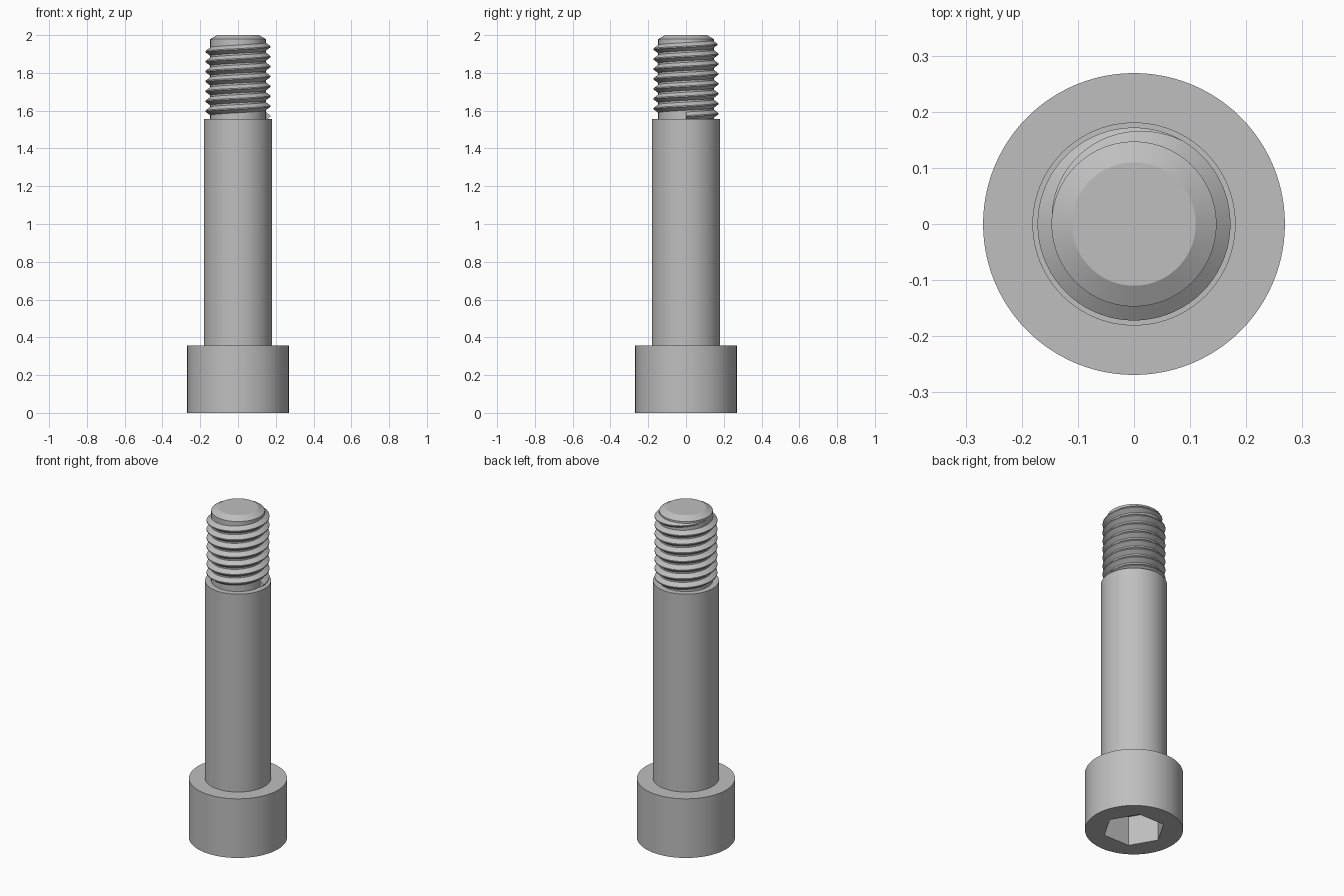
import bpy, bmesh
from math import cos, sin, pi, radians

if "Cube" in bpy.data.objects:
    bpy.data.objects.remove(bpy.data.objects["Cube"])

steel = bpy.data.materials.new("steel_grey")
steel.use_nodes = True
grey = (0.52, 0.52, 0.52, 1)
steel.diffuse_color = grey
steel.node_tree.nodes["Principled BSDF"].inputs["Base Color"].default_value = grey

SEGMENTS = 96
HEAD_R, HEAD_TOP = 0.269, 0.358
SHANK_R, SHANK_TOP = 0.181, 1.555
CORE_R, CREST_R, PITCH = 0.147, 0.172, 0.0525
TIP_R, TIP_EDGE = 0.11, 1.979
SOCKET_R, SOCKET_DEPTH = 0.172, 0.18


def finish(name, bm):
    """Turn a bmesh into a smooth-shaded object with crisp edges."""
    bmesh.ops.recalc_face_normals(bm, faces=bm.faces)
    mesh = bpy.data.meshes.new(name)
    bm.to_mesh(mesh)
    bm.free()
    mesh.materials.append(steel)
    obj = bpy.data.objects.new(name, mesh)
    bpy.context.collection.objects.link(obj)
    bpy.ops.object.select_all(action='DESELECT')
    obj.select_set(True)
    bpy.context.view_layer.objects.active = obj
    bpy.ops.object.shade_smooth_by_angle(angle=radians(25))
    return obj


def lathe(name, profile, sides=SEGMENTS):
    """Stack rings of (radius, height) and cap both ends."""
    bm = bmesh.new()
    rings = [[bm.verts.new((r * cos(2 * pi * i / sides), r * sin(2 * pi * i / sides), z))
              for i in range(sides)] for r, z in profile]
    for low, high in zip(rings, rings[1:]):
        for i in range(sides):
            j = (i + 1) % sides
            bm.faces.new((low[i], low[j], high[j], high[i]))
    bm.faces.new(rings[0][::-1])
    bm.faces.new(rings[-1])
    return finish(name, bm)


# Head, shank, threaded core and chamfered tip in one turned body
body = lathe("bolt_body", [(HEAD_R, 0), (HEAD_R, HEAD_TOP), (SHANK_R, HEAD_TOP),
                           (SHANK_R, SHANK_TOP), (CORE_R, SHANK_TOP),
                           (CORE_R, TIP_EDGE), (TIP_R, 2)])

# Hexagonal drive socket cut into the head
cutter = lathe("socket_cutter", [(SOCKET_R, -0.1), (SOCKET_R, SOCKET_DEPTH)], 6)
cutter.hide_render = True
cut = body.modifiers.new("socket", 'BOOLEAN')
cut.operation = 'DIFFERENCE'
cut.solver = 'EXACT'
cut.object = cutter
bpy.context.view_layer.objects.active = body
bpy.ops.object.modifier_apply(modifier=cut.name)
bpy.data.objects.remove(cutter)
bpy.ops.object.select_all(action='DESELECT')
body.select_set(True)
bpy.ops.object.shade_smooth_by_angle(angle=radians(25))


# Helical thread ridge, fading into the core at its upper end
def thread_ridge():
    per_turn = 72
    turns = 7.5
    fade = 1 / 3
    end_z = 1.965
    root = CORE_R - 0.003
    bm = bmesh.new()
    rows = []
    count = int(turns * per_turn)
    for i in range(count + 1):
        left = (count - i) / per_turn
        angle = pi - left * 2 * pi
        z = end_z - left * PITCH
        scale = min(1, left / fade)
        height = root + 0.002 + (CREST_R - root - 0.002) * scale
        base = 0.004 + 0.020 * scale
        section = [(root, -base), (height, -0.003), (height, 0.003), (root, base)]
        rows.append([bm.verts.new((r * cos(angle), r * sin(angle), z + dz))
                     for r, dz in section])
    for a, b in zip(rows, rows[1:]):
        for k in range(4):
            m = (k + 1) % 4
            bm.faces.new((a[k], a[m], b[m], b[k]))
    bm.faces.new(rows[0])
    bm.faces.new(rows[-1])
    return finish("thread_ridge", bm)


thread_ridge()
